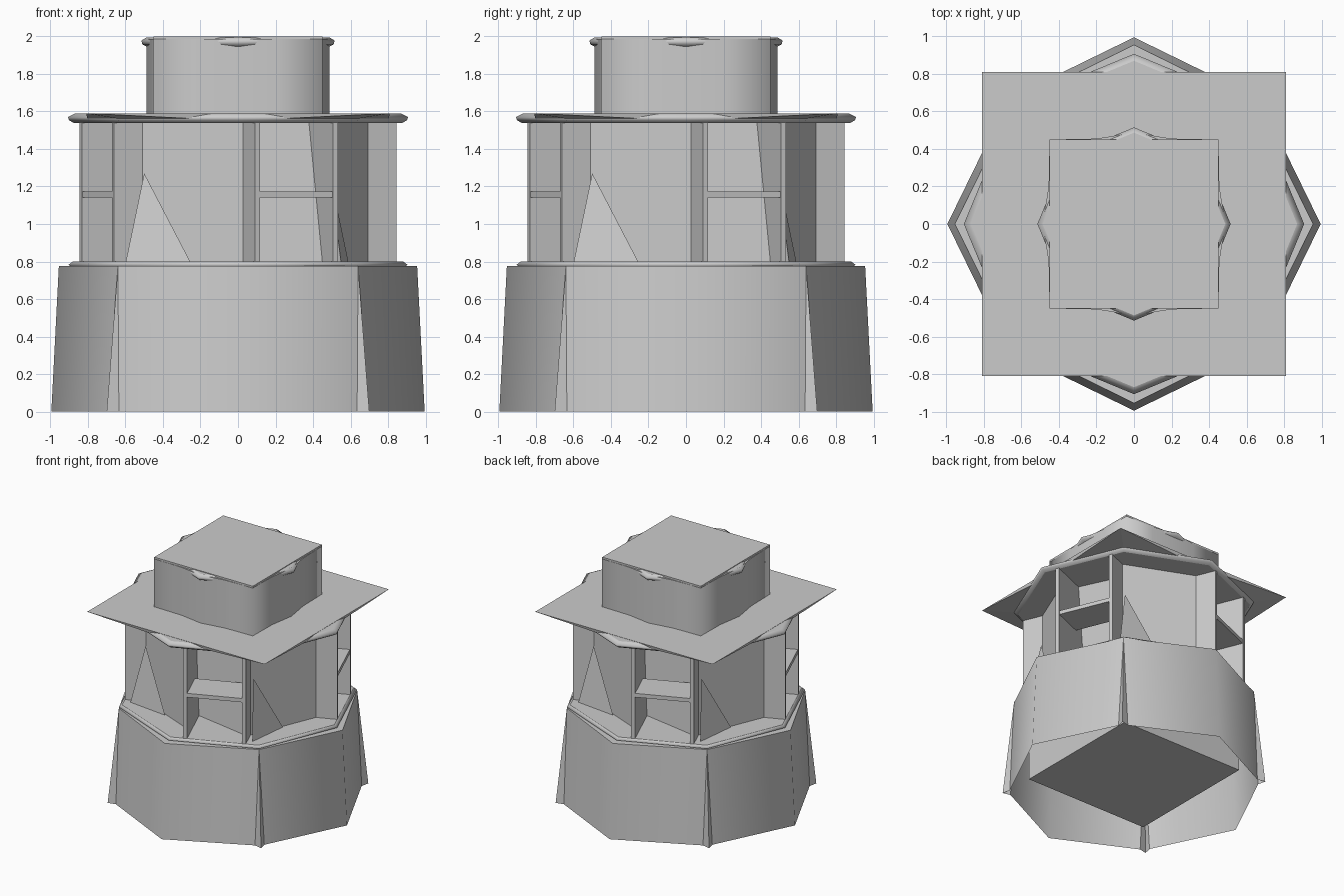
import bpy, bmesh, math
from math import cos, sin, pi
from mathutils import Vector, Matrix

cube = bpy.data.objects.get("Cube")
if cube:
    bpy.data.objects.remove(cube, do_unlink=True)

stone = bpy.data.materials.new("grey_stone")
stone.use_nodes = True
GREY = (0.6, 0.6, 0.6, 1)
stone.diffuse_color = GREY
stone.node_tree.nodes["Principled BSDF"].inputs["Base Color"].default_value = GREY


def finish(name, bm, soft_edge=None):
    """Make the object; edges passing the soft_edge rule are shaded smooth."""
    bmesh.ops.recalc_face_normals(bm, faces=bm.faces)
    if soft_edge:
        for f in bm.faces:
            f.smooth = True
        for e in bm.edges:
            e.smooth = soft_edge(e)
    mesh = bpy.data.meshes.new(name)
    bm.to_mesh(mesh)
    bm.free()
    mesh.materials.append(stone)
    obj = bpy.data.objects.new(name, mesh)
    bpy.context.collection.objects.link(obj)
    return obj


def is_upright(e):
    return abs(e.verts[0].co.z - e.verts[1].co.z) > 0.3


def on_axis(e):
    return is_upright(e) and all(min(abs(v.co.x), abs(v.co.y)) < 0.01 for v in e.verts)


def not_cap(e):
    return all(len(f.verts) == 4 for f in e.link_faces)


def around(z, points):
    """Repeat a quarter outline four times about the z axis."""
    return [Matrix.Rotation(q * pi / 2, 3, 'Z') @ Vector((x, y, z))
            for q in range(4) for x, y in points]


def octagon(z, r):
    return around(z, [(r, 0), (r * cos(pi / 4), r * sin(pi / 4))])


def square(z, h):
    return around(z, [(h, h)])


def prism(name, rings, soft_edge=None, open_bottom=False):
    bm = bmesh.new()
    loops = [[bm.verts.new(p) for p in ring] for ring in rings]
    for low, high in zip(loops, loops[1:]):
        n = len(low)
        for i in range(n):
            j = (i + 1) % n
            bm.faces.new((low[i], low[j], high[j], high[i]))
    bm.faces.new(loops[-1])
    if not open_bottom:
        bm.faces.new(loops[0])
    bmesh.ops.remove_doubles(bm, verts=bm.verts, dist=0.001)
    return finish(name, bm, soft_edge)


def hull(name, points, turn=0):
    bm = bmesh.new()
    for p in points:
        bm.verts.new(Matrix.Rotation(turn, 3, 'Z') @ Vector(p))
    bmesh.ops.convex_hull(bm, input=bm.verts)
    return finish(name, bm)


# Tapered hollow base with small spurs at its corners, and the square core inside
foot = [(0.995, 0), (0.685, 0.635), (0.7, 0.7), (0.635, 0.685)]
shoulder = [(0.955, 0)] + [(0.64, 0.64)] * 3
prism("base", [around(0, foot), around(0.775, shoulder)], on_axis, open_bottom=True)
prism("base_core", [square(0.11, 0.56), square(0.77, 0.56)])

# Floor ledge around the drum
prism("floor_rim", [octagon(0.77, 0.88), octagon(0.782, 0.905), octagon(0.8, 0.88)], not_cap)

# Drum: four projecting window bays with skewed niches, recessed walls between
W, POST, FRONT, WALL = 0.24, 0.03, 0.814, 0.65
LOW, HIGH = 0.79, 1.545
IN = W - POST


def bay_ring(z, outline):
    """Outline in (along, outward) coordinates of one bay, repeated for all four."""
    a = -3 * pi / 8
    return around(z, [(n * cos(a) - t * sin(a), n * sin(a) + t * cos(a)) for t, n in outline])


def drum_ring(z, left_back, right_back):
    return bay_ring(z, [(-W, WALL), (-W, FRONT), (-IN, FRONT), (-IN, left_back),
                        (IN, right_back), (IN, FRONT), (W, FRONT), (W, WALL)])


prism("drum_wall", [drum_ring(LOW, 0.4, 0.67), drum_ring(HIGH, 0.5, 0.48)])

# Shelf across each window, and a sloping buttress on each recessed wall
ends = [(-IN, 0.54), (IN, 0.54), (IN, FRONT - 0.003), (-IN, FRONT - 0.003)]
lower, upper = bay_ring(1.14, ends), bay_ring(1.172, ends)
for q in range(4):
    part = slice(4 * q, 4 * q + 4)
    prism("window_shelf_%d" % (q + 1), [lower[part], upper[part]])
    hull("wall_buttress_%d" % (q + 1),
         [(-0.6, -0.55, LOW), (-0.25, -0.59, LOW), (-0.45, -0.45, LOW), (-0.5, -0.49, 1.27)],
         q * pi / 2)

# Eaves: rounded octagonal moulding and overhanging square roof
prism("eaves_rim", [octagon(1.538, 0.875), octagon(1.553, 0.9),
                    octagon(1.57, 0.907), octagon(1.588, 0.87)], not_cap)
hull("roof", octagon(1.55, 0.8) + square(1.59, 0.81))

# Top block: slightly bulging walls, a flat square lid and a rim
bulge = [(0.487, 0), (0.455, 0.2), (0.45, 0.45), (0.2, 0.455)]
prism("top_wall", [around(1.58, bulge), around(1.985, bulge)], is_upright)
prism("top_lid", [square(1.98, 0.45), square(2.0, 0.45)])
prism("top_rim", [octagon(1.945, 0.487), octagon(1.958, 0.51),
                  octagon(1.978, 0.515), octagon(1.995, 0.487)], not_cap)
